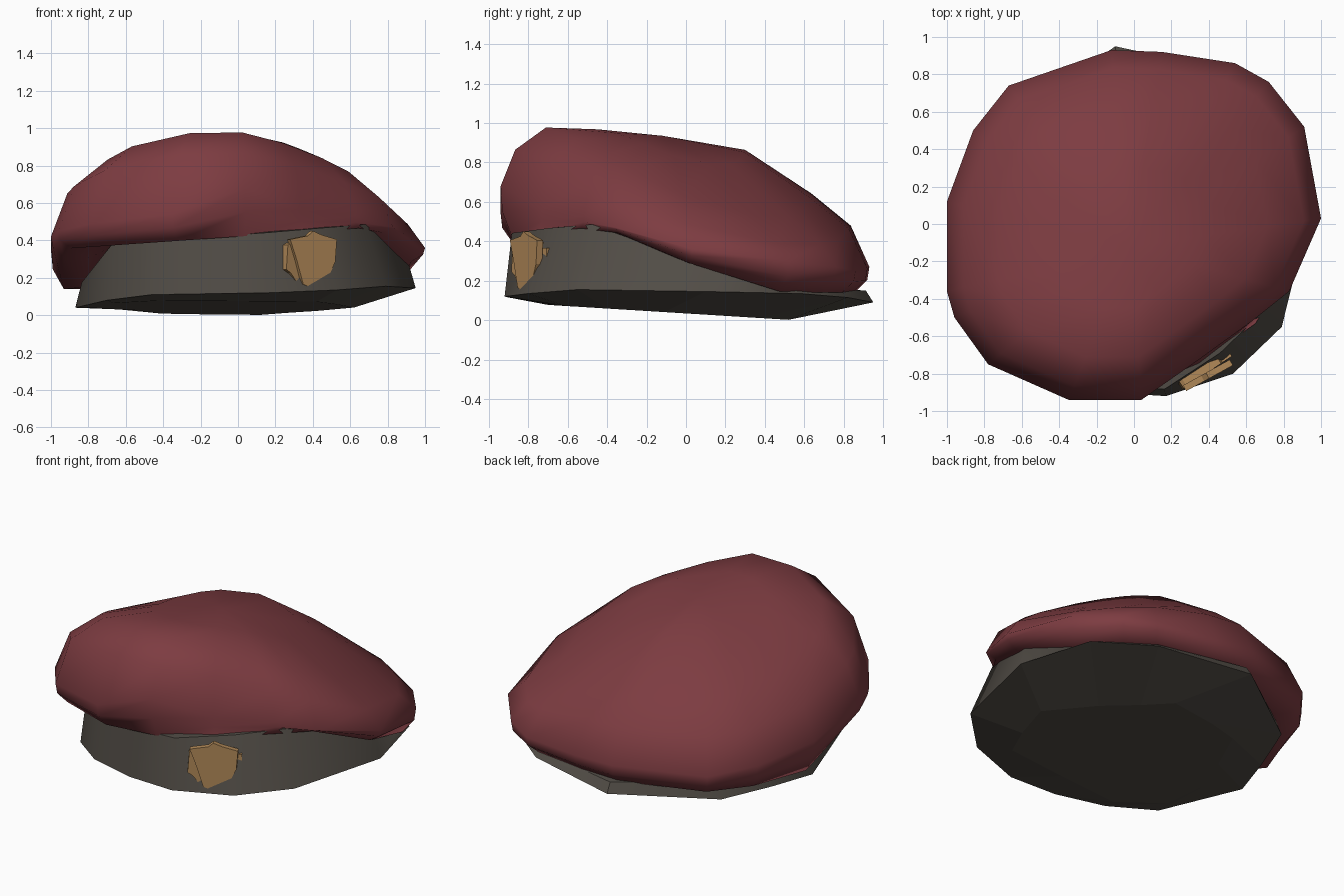
import bpy, bmesh, math
from mathutils import Vector

if "Cube" in bpy.data.objects:
    bpy.data.objects.remove(bpy.data.objects["Cube"])


def material(name, rgb):
    m = bpy.data.materials.new(name)
    m.diffuse_color = (*rgb, 1)
    m.use_nodes = True
    m.node_tree.nodes["Principled BSDF"].inputs["Base Color"].default_value = m.diffuse_color
    return m


RED = material("wine red felt", (0.205, 0.045, 0.053))
GREY = material("dark grey band", (0.083, 0.073, 0.061))
GOLD = material("old gold", (0.45, 0.255, 0.10))


def clamp(v, lo, hi):
    return max(lo, min(hi, v))


def loft(name, rings, mat, cap_start=True, cap_end=True, angle=50):
    """Skin a list of point rings; a one-point ring closes as a fan."""
    bm = bmesh.new()
    rows = [[bm.verts.new(p) for p in ring] for ring in rings]
    for a, b in zip(rows, rows[1:]):
        n = len(a)
        for i in range(n):
            j = (i + 1) % n
            if len(b) == 1:
                bm.faces.new((a[i], a[j], b[0]))
            else:
                bm.faces.new((a[i], a[j], b[j], b[i]))
    if cap_start:
        bm.faces.new(rows[0][::-1])
    if cap_end and len(rows[-1]) > 1:
        bm.faces.new(rows[-1])
    bmesh.ops.recalc_face_normals(bm, faces=bm.faces)
    mesh = bpy.data.meshes.new(name)
    bm.to_mesh(mesh)
    bm.free()
    ob = bpy.data.objects.new(name, mesh)
    bpy.context.collection.objects.link(ob)
    mesh.materials.append(mat)
    bpy.ops.object.select_all(action='DESELECT')
    ob.select_set(True)
    bpy.context.view_layer.objects.active = ob
    if angle:
        bpy.ops.object.shade_smooth_by_angle(angle=math.radians(angle))
    return ob


def edge_height(x, y):
    """Height of the seam where the crown meets the band."""
    z = 0.22 - 0.3 * y + 0.08 * x + 0.4 * max(0, -0.2 - y)
    return clamp(z, 0.14, 0.42 + 0.07 * x)


# Crown: widest outline, then rings above and below it
outline = [(1, .03, .36), (.91, .52, .30), (.72, .76, .27), (.54, .86, .25),
           (.15, .92, .26), (-.12, .93, .27), (-.67, .74, .27), (-.86, .5, .30),
           (-1, .12, .35), (-1, -.36, .42), (-.96, -.5, .45), (-.78, -.75, .49),
           (-.35, -.94, .54), (.04, -.94, .68), (.34, -.73, .56),
           (.63, -.52, .53), (.83, -.36, .47)]
cx, cy = -.02, -.12


def crown_ring(s, height, front_right=None):
    """Outline scaled about the crown centre; the swept-back corner may differ."""
    pts = []
    for x, y, z in outline:
        k = front_right if front_right and .2 < x < .75 and y < -.3 else s
        px, py = cx + (x - cx) * k, cy + (y - cy) * k
        pts.append((px, py, height(px, py, z)))
    return pts


def dome(base, sx, sy, curve, sag, start):
    """Sloping top surface that sags toward the back right."""
    return lambda x, y, z: (base + sx * x + sy * y + curve * x * x
                            - sag * max(0, x) * max(0, y - start))


crown_rings = [
    crown_ring(.80, lambda x, y, z: edge_height(x, y) + .01),
    crown_ring(.93, lambda x, y, z: edge_height(x, y), 1.03),
    crown_ring(.99, lambda x, y, z: .5 * z + .5 * edge_height(x, y), 1.0),
    crown_ring(1, lambda x, y, z: z),
    crown_ring(.91, dome(.668, -.035, -.228, -.15, .06, -.4)),
    crown_ring(.72, dome(.80, -.03, -.25, -.18, .14, -.6)),
    crown_ring(.4, dome(.905, -.02, -.14, -.25, .36, -.3)),
    [(cx, cy, .935)],
]
loft("crown", crown_rings, RED, angle=60)

# Band: tilted lower rim rising to the seam, leaning in at the front right
rim = [(.95, .1, .145), (.82, .58, .135), (.5, .82, .115), (-.1, .95, .09),
       (-.65, .57, .055), (-.78, .23, .045), (-.87, -.05, .04), (-.70, -.61, .08),
       (-.46, -.81, .11), (-.15, -.9, .115), (.17, -.92, .12),
       (.53, -.8, .135), (.79, -.55, .155)]


def band_ring(factor, rise):
    pts = []
    for x, y, z in rim:
        k = factor * (.9 if x > .4 and y < -.3 else 1)
        pts.append((x * k, y * k, edge_height(x, y) + rise))
    return pts


loft("band", [rim, band_ring(.96, .01), band_ring(.78, .02)], GREY,
     cap_start=False, angle=40)

# Underside: slopes from the rim to a lower off-centre plate
plate = [(.62, -.11), (.42, .18), (.25, .36), (.12, .52), (-.2, .47), (-.41, .41),
         (-.56, .1), (-.68, -.16), (-.67, -.49), (-.43, -.70), (0, -.66),
         (.42, -.61), (.52, -.4)]
plate = [(x, y, .034 - .062 * y) for x, y in plate]
loft("underside", [rim, plate], GREY, cap_start=False, angle=0)


# Badge: shield plate with a wider backing piece, set against the band
def badge_plate(name, profile, centre, direction, thickness):
    tangent = Vector(direction).normalized()
    normal = Vector((tangent.y, -tangent.x, 0))
    rings = []
    for d in (0, thickness):
        rings.append([Vector(centre) + tangent * u + Vector((0, 0, v)) + normal * d
                      for u, v in profile])
    loft(name, rings, GOLD, angle=0)


shield = [(-.14, .11), (-.03, .13), (0, .155), (.05, .135), (.145, .11),
          (.135, -.01), (.08, -.12), (.01, -.155), (-.06, -.13), (-.1, 0)]
badge_plate("badge_shield", shield, (.385, -.795, .295), (.87, .48, 0), .035)
backing = [(-.14, .08), (-.12, .09), (.1, .1), (.11, .07), (.17, .07), (.17, 0),
           (.12, -.01), (.05, -.15), (-.09, -.11), (-.12, -.07), (-.15, -.05)]
badge_plate("badge_backing", backing, (.355, -.76, .295), (.83, .56, 0), .05)
